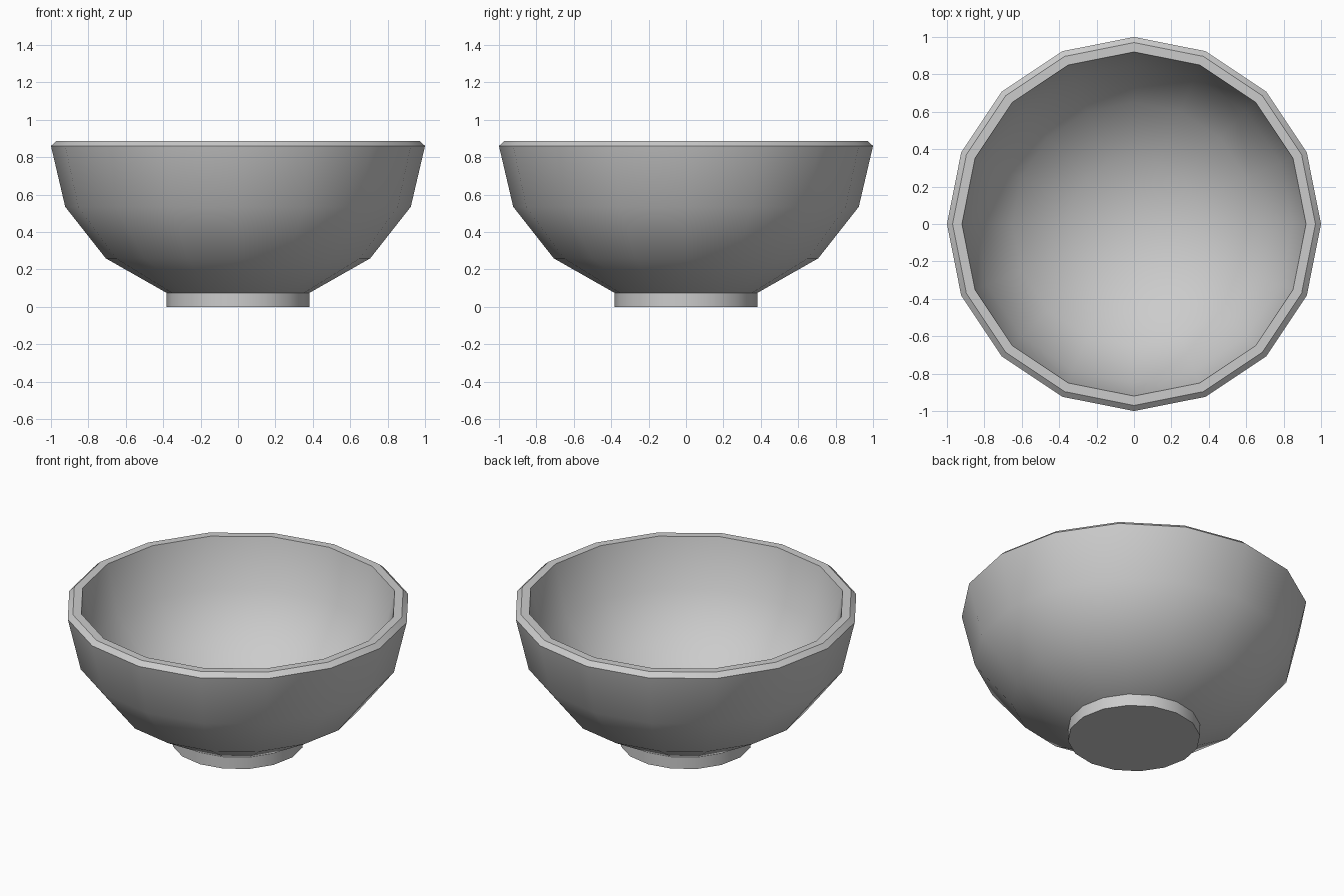
import bpy, bmesh, math

if "Cube" in bpy.data.objects:
    bpy.data.objects.remove(bpy.data.objects["Cube"])

SIDES = 16
RISE, RIM_Z, WALL = 0.85, 0.86, 0.08


def lathe(name, profile):
    """Revolve an (r, z) profile; r = 0 makes a pole."""
    bm = bmesh.new()
    rings = []
    for r, z in profile:
        if r == 0:
            rings.append([bm.verts.new((0, 0, z))] * SIDES)
        else:
            angles = [2 * math.pi * i / SIDES for i in range(SIDES)]
            rings.append([bm.verts.new((r * math.cos(a), r * math.sin(a), z)) for a in angles])
    for a, b in zip(rings, rings[1:]):
        for i in range(SIDES):
            j = (i + 1) % SIDES
            bm.faces.new(list(dict.fromkeys((a[i], a[j], b[j], b[i]))))
    bmesh.ops.recalc_face_normals(bm, faces=bm.faces[:])
    mesh = bpy.data.meshes.new(name)
    bm.to_mesh(mesh)
    bm.free()
    obj = bpy.data.objects.new(name, mesh)
    bpy.context.collection.objects.link(obj)
    bpy.ops.object.select_all(action='DESELECT')
    obj.select_set(True)
    bpy.context.view_layer.objects.active = obj
    bpy.ops.object.shade_smooth_by_angle(angle=math.radians(35))
    return obj


# Bowl: faceted half sphere outside, rounded lip, offset inner wall
steps = [math.radians(22.5 * k) for k in range(5)]
outer = [(math.sin(t) if t else 0, RIM_Z - RISE * math.cos(t)) for t in steps]
inner = [((1 - WALL) * math.sin(t) if t else 0,
          RIM_Z + 0.027 - (RISE - 0.053) * math.cos(t)) for t in reversed(steps)]
lip = [(0.97, 0.887)]
lathe("bowl", outer + lip + inner)

# Foot: short straight ring with a closed base
lathe("foot", [(0, 0), (0.383, 0), (0.383, 0.075), (0, 0.075)])
